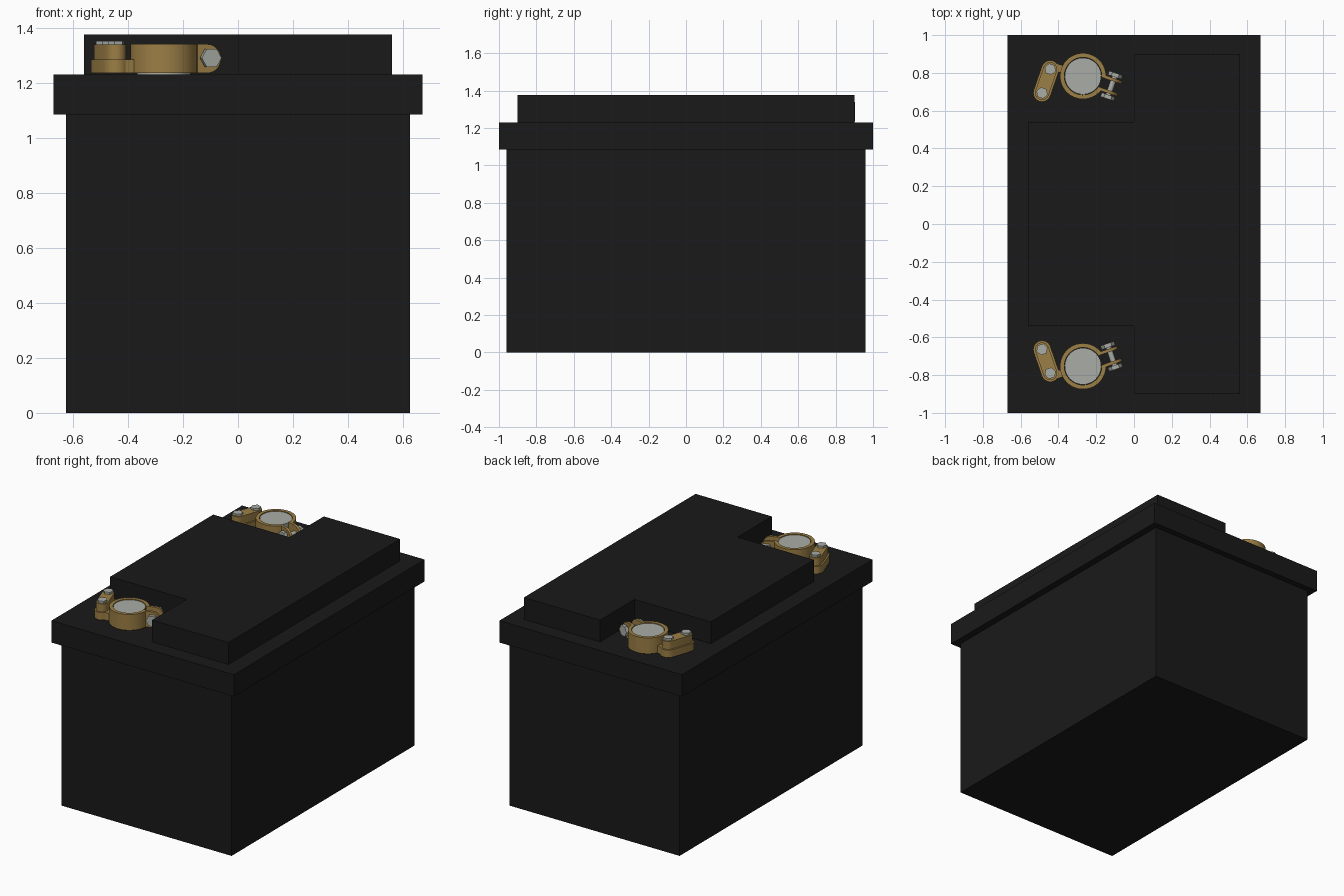
import bpy, bmesh
from math import sin, cos, pi, asin, atan2, radians
from mathutils import Vector

if "Cube" in bpy.data.objects:
    bpy.data.objects.remove(bpy.data.objects["Cube"])


def material(name, rgb):
    m = bpy.data.materials.new(name)
    m.diffuse_color = (*rgb, 1)
    m.use_nodes = True
    m.node_tree.nodes["Principled BSDF"].inputs["Base Color"].default_value = m.diffuse_color
    return m


BLACK = material("black_plastic", (0.010, 0.010, 0.010))
BRASS = material("brass", (0.33, 0.21, 0.06))
STEEL = material("steel", (0.40, 0.42, 0.38))


def prism(name, pts, lo, hi, mat, place=Vector, smooth=False):
    """Extrude a 2D outline from lo to hi; place maps (a, b, height) to world."""
    bm = bmesh.new()
    low = [bm.verts.new(place((a, b, lo))) for a, b in pts]
    top = [bm.verts.new(place((a, b, hi))) for a, b in pts]
    bm.faces.new(low)
    bm.faces.new(top)
    for i in range(len(pts)):
        j = (i + 1) % len(pts)
        bm.faces.new((low[i], low[j], top[j], top[i]))
    bmesh.ops.recalc_face_normals(bm, faces=bm.faces)
    me = bpy.data.meshes.new(name)
    bm.to_mesh(me)
    bm.free()
    ob = bpy.data.objects.new(name, me)
    me.materials.append(mat)
    bpy.context.collection.objects.link(ob)
    if smooth:
        bpy.ops.object.select_all(action='DESELECT')
        ob.select_set(True)
        bpy.context.view_layer.objects.active = ob
        bpy.ops.object.shade_smooth_by_angle(angle=radians(35))
    return ob


def arc(cx, cy, r, a0, a1, n):
    return [(cx + r * cos(a0 + (a1 - a0) * i / n),
             cy + r * sin(a0 + (a1 - a0) * i / n)) for i in range(n + 1)]


def circle(cx, cy, r, n):
    return arc(cx, cy, r, 0, 2 * pi, n)[:-1]


def stadium(p, q, r):
    t = atan2(q[1] - p[1], q[0] - p[0])
    return (arc(*q, r, t - pi / 2, t + pi / 2, 10)
            + arc(*p, r, t + pi / 2, t + 3 * pi / 2, 10))


def rect(x0, x1, y0, y1):
    return [(x0, y0), (x1, y0), (x1, y1), (x0, y1)]


# Case, overhanging lid and T-shaped raised cover
prism("case", rect(-0.625, 0.625, -0.96, 0.96), 0, 1.085, BLACK)
prism("lid_rim", rect(-0.67, 0.67, -1, 1), 1.085, 1.23, BLACK)
prism("raised_cover", [(-0.56, -0.54), (0, -0.54), (0, -0.9), (0.56, -0.9),
                       (0.56, 0.9), (0, 0.9), (0, 0.54), (-0.56, 0.54)],
      1.23, 1.375, BLACK)


def terminal(tag, cx, cy, s):
    """Post and clamp: u runs along the clamp, v across it (s mirrors y)."""
    def world(u, v, z):
        return Vector((cx + 0.945 * u + 0.326 * v,
                       cy + s * (-0.326 * u + 0.945 * v), z))

    def flat(p):
        return world(*p)

    def side(p):  # outline in u-z, extruded along v
        return world(p[0], p[2], p[1])

    # Battery post
    prism(tag + "_post", circle(0, 0, 0.097, 32), 1.23, 1.336, STEEL, flat, True)

    # Split clamp ring
    ro, ri, g = 0.122, 0.099, 0.026
    ao, ai = asin(g / ro), asin(g / ri)
    prism(tag + "_clamp_ring", arc(0, 0, ro, ao, 2 * pi - ao, 40)
          + arc(0, 0, ri, 2 * pi - ai, ai, 40), 1.235, 1.34, BRASS, flat, True)

    # Clamp ears with rounded ends
    ear = [(0.107, 1.235)] + arc(0.153, 1.2875, 0.0525, -pi / 2, pi / 2, 14) + [(0.107, 1.34)]
    for k in (-1, 1):
        n = "_a" if k < 0 else "_b"
        prism(tag + "_clamp_ear" + n, ear, k * g, k * 0.043, BRASS, side, True)
        # Pinch bolt head and nut
        prism(tag + "_pinch_bolt_head" + n, circle(0.16, 1.29, 0.038, 6),
              k * 0.05, k * 0.072, STEEL, side)
    prism(tag + "_pinch_bolt_shaft", circle(0.16, 1.29, 0.015, 16),
          -0.06, 0.06, STEEL, side, True)

    # Cable lug: base, neck to ring, cap strip and two hex bolts
    p, q = (-0.176, -0.155), (-0.176, -0.022)
    prism(tag + "_lug_base", stadium(p, q, 0.047), 1.235, 1.285, BRASS, flat, True)
    prism(tag + "_lug_neck", rect(-0.16, -0.105, -0.022, 0.018), 1.235, 1.285, BRASS, flat)
    prism(tag + "_lug_strip", stadium(p, q, 0.037), 1.285, 1.338, BRASS, flat, True)
    for i, c in enumerate((p, q)):
        prism(f"{tag}_lug_bolt_{i}", circle(*c, 0.031, 6), 1.338, 1.352, STEEL, flat)


terminal("back", -0.27, 0.783, 1)
terminal("front", -0.27, -0.753, -1)
